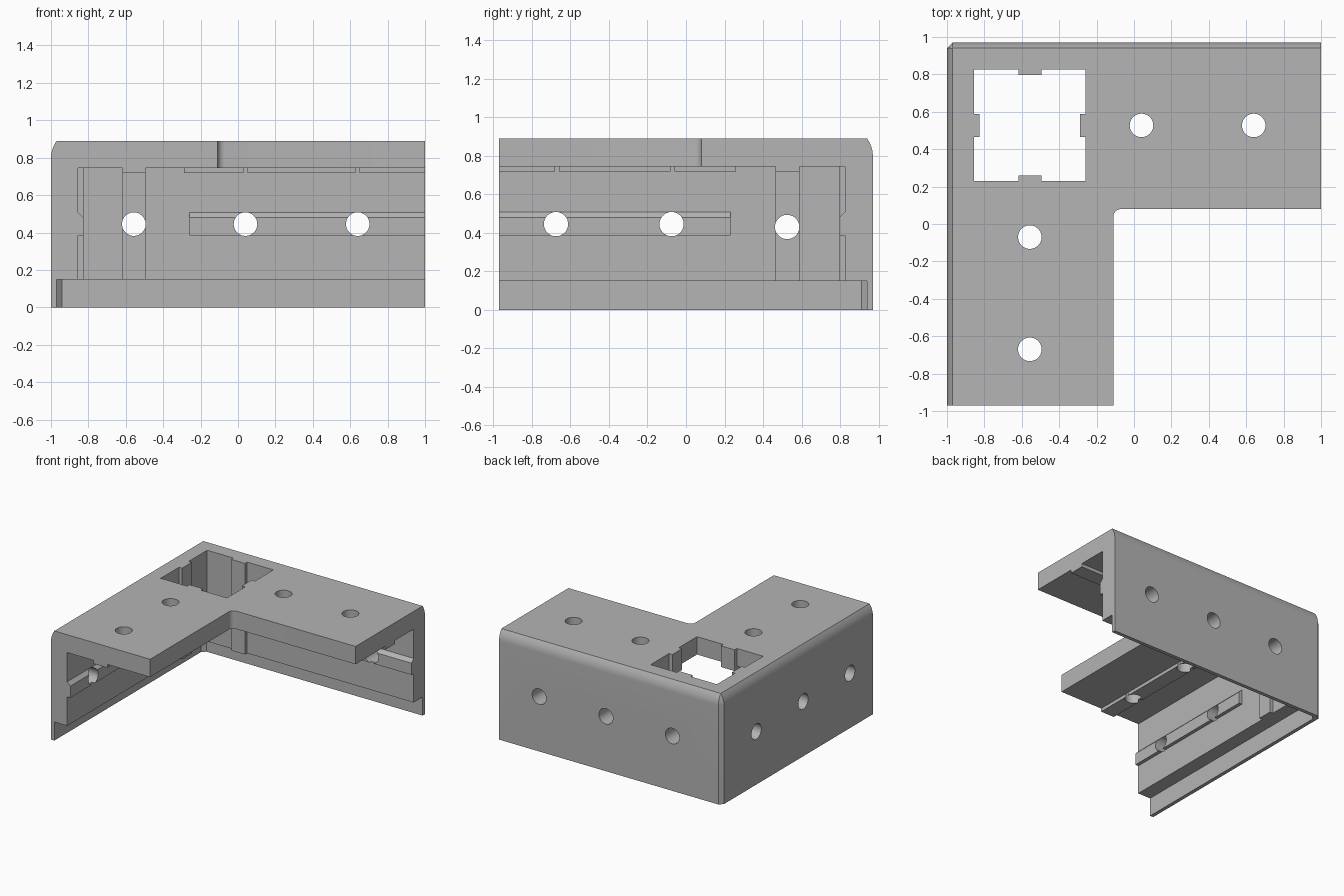
import bpy, bmesh, math
from mathutils import Matrix, Vector

if "Cube" in bpy.data.objects:
    bpy.data.objects.remove(bpy.data.objects["Cube"])

grey = bpy.data.materials.new("light grey")
grey.use_nodes = True
COLOR = (0.46, 0.46, 0.46, 1)
grey.diffuse_color = COLOR
grey.node_tree.nodes["Principled BSDF"].inputs["Base Color"].default_value = COLOR

# Swaps the two arms of the bracket
SWAP = Matrix(((0, -1, 0, -0.03), (-1, 0, 0, -0.03), (0, 0, 1, 0), (0, 0, 0, 1)))


def loft(name, rings):
    """Closed solid through a stack of matching rings."""
    bm = bmesh.new()
    loops = [[bm.verts.new(p) for p in ring] for ring in rings]
    n = len(loops[0])
    for a, b in zip(loops, loops[1:]):
        for i in range(n):
            j = (i + 1) % n
            bm.faces.new((a[i], a[j], b[j], b[i]))
    bm.faces.new(loops[0][::-1])
    bm.faces.new(loops[-1])
    bmesh.ops.recalc_face_normals(bm, faces=bm.faces)
    mesh = bpy.data.meshes.new(name)
    bm.to_mesh(mesh)
    bm.free()
    mesh.materials.append(grey)
    obj = bpy.data.objects.new(name, mesh)
    bpy.context.collection.objects.link(obj)
    return obj


def box(name, x, y, z):
    return loft(name, [[(x[0], y[0], h), (x[1], y[0], h), (x[1], y[1], h), (x[0], y[1], h)] for h in z])


def rod(name, start, end, radius=0.063, sides=40):
    start, end = Vector(start), Vector(end)
    turn = (end - start).to_track_quat('Z', 'Y')
    circle = [turn @ Vector((radius * math.cos(2 * math.pi * i / sides),
                             radius * math.sin(2 * math.pi * i / sides), 0)) for i in range(sides)]
    return loft(name, [[c + p for c in circle] for p in (start, end)])


def swapped(obj):
    """Copy of a part for the other arm."""
    ring = obj.copy()
    ring.data = obj.data.copy()
    ring.data.transform(SWAP)
    ring.data.flip_normals()
    bpy.context.collection.objects.link(ring)
    return ring


def combine(target, tool, operation='DIFFERENCE'):
    """Apply a boolean and discard the tool."""
    tool.hide_render = True
    mod = target.modifiers.new("cut", 'BOOLEAN')
    mod.operation, mod.solver, mod.object = operation, 'EXACT', tool
    bpy.context.view_layer.update()
    deps = bpy.context.evaluated_depsgraph_get()
    mesh = bpy.data.meshes.new_from_object(target.evaluated_get(deps))
    target.modifiers.clear()
    target.data = mesh
    bpy.data.objects.remove(tool)


# L-shaped block with bevelled outer corner and rounded outer top edge
def outline(inset, z):
    c = max(0.03 - inset, 0.002)
    left, back = -1 + inset, 0.97 - inset
    fillet = [(-0.07 - 0.04 * math.cos(a), 0.04 + 0.04 * math.sin(a))
              for a in (math.pi / 2 * i / 6 for i in range(7))]
    pts = [(left, -0.97), (-0.11, -0.97)] + fillet + [(1, 0.08), (1, back), (left + c, back), (left, back - c)]
    return [(x, y, z) for x, y in pts]


steps = [i / 6 for i in range(7)]
bracket = loft("corner_bracket", [outline(0, 0)] + [outline(0.03 * t * t, 0.80 + 0.09 * t) for t in steps])

# Hollow for the bars, with the square opening above the corner
hollow = box("hollow", (-0.855, 1.5), (-1.5, 0.825), (-0.5, 0.745))
combine(hollow, box("opening", (-0.855, -0.26), (0.23, 0.825), (0.4, 1.2)), 'UNION')

# Guide ribs are left standing by removing them from the hollow
profile = [(0.9, 0.385), (0.797, 0.385), (0.797, 0.48), (0.827, 0.51), (0.9, 0.51)]
ribs = [
    box("post_rib", (-0.618, -0.495), (0.797, 1.2), (-1, 2)),
    box("plate_rib", (-0.29, 2), (0.465, 0.588), (0.718, 2)),
    loft("wall_rib", [[(x, y, z) for y, z in profile] for x in (-0.26, 2)]),
]
for rib in ribs:
    other = swapped(rib)
    combine(hollow, rib)
    combine(hollow, other)
combine(bracket, hollow)

# Thin lip around the bottom of the walls
lip = [(-0.97, -1.5), (1.5, -1.5), (1.5, 0.94), (-0.94, 0.94), (-0.97, 0.91)]
combine(bracket, loft("lip_space", [[(x, y, z) for x, y in lip] for z in (-0.5, 0.15)]))

# Screw holes through the plate and both walls
for x in (0.04, 0.64):
    combine(bracket, rod("plate_hole", (x, 0.527, 0.6), (x, 0.527, 1.1)))
for y in (-0.07, -0.67):
    combine(bracket, rod("plate_hole", (-0.557, y, 0.6), (-0.557, y, 1.1)))
for x in (-0.557, 0.04, 0.64):
    combine(bracket, rod("back_hole", (x, 0.7, 0.445), (x, 1.2, 0.445)))
for y, z in ((0.525, 0.43), (-0.075, 0.445), (-0.675, 0.445)):
    combine(bracket, rod("side_hole", (-0.7, y, z), (-1.2, y, z)))

bracket.data.name = "corner_bracket"
bpy.ops.object.select_all(action='DESELECT')
bracket.select_set(True)
bpy.context.view_layer.objects.active = bracket
bpy.ops.object.shade_smooth_by_angle(angle=math.radians(25))
